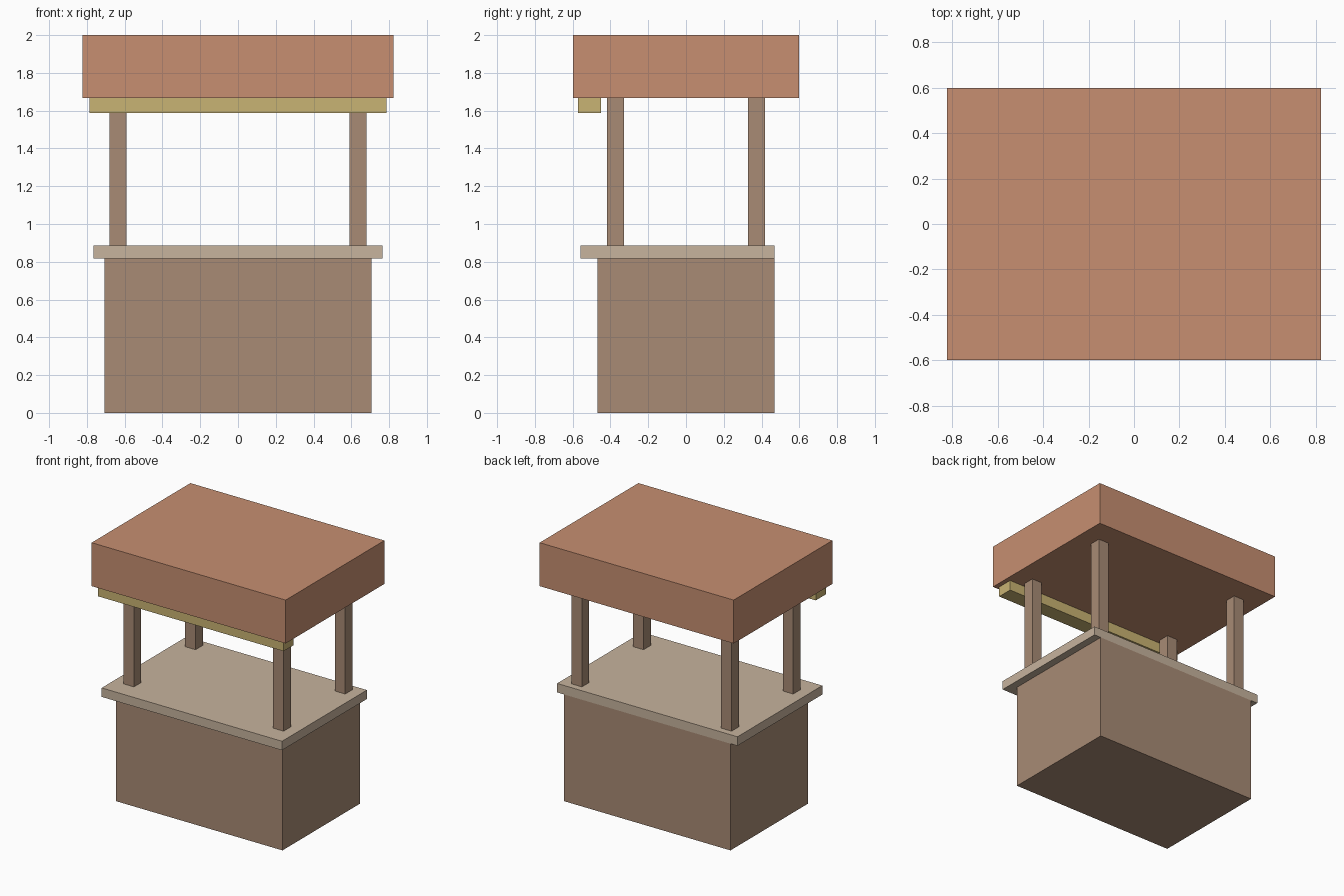
import bpy

if "Cube" in bpy.data.objects:
    bpy.data.objects.remove(bpy.data.objects["Cube"])


def material(name, r, g, b):
    """Flat material from 0-255 display values, stored as linear."""
    def lin(c):
        c /= 255
        return c / 12.92 if c <= 0.04045 else ((c + 0.055) / 1.055) ** 2.4
    m = bpy.data.materials.new(name)
    m.diffuse_color = (lin(r), lin(g), lin(b), 1)
    m.use_nodes = True
    m.node_tree.nodes["Principled BSDF"].inputs["Base Color"].default_value = m.diffuse_color
    return m


def box(name, x, y, z, mat):
    """Box spanning the (min, max) ranges on each axis."""
    spans = (x, y, z)
    bpy.ops.mesh.primitive_cube_add(size=1, location=[(a + b) / 2 for a, b in spans])
    ob = bpy.context.object
    ob.name = name
    ob.scale = [b - a for a, b in spans]
    bpy.ops.object.transform_apply(location=False, rotation=False, scale=True)
    ob.data.materials.append(mat)
    return ob


wood = material("brown wood", 168, 139, 117)
pale = material("pale counter wood", 199, 179, 157)
clay = material("terracotta roof", 199, 143, 113)
straw = material("straw yellow", 201, 179, 115)

# Stall body and the counter overhanging its front and sides
box("stall_base", (-0.706, 0.706), (-0.469, 0.469), (0, 0.818), wood)
box("counter_top", (-0.765, 0.765), (-0.559, 0.469), (0.818, 0.887), pale)

# Four corner posts
h = 0.044
for side, sx in (("left", -1), ("right", 1)):
    for end, sy in (("front", -1), ("back", 1)):
        cx, cy = sx * 0.635, sy * 0.373
        box(f"{end}_{side}_post", (cx - h, cx + h), (cy - h, cy + h), (0.887, 1.667), wood)

# Roof slab with a trim board hung below its front edge
box("roof", (-0.823, 0.823), (-0.598, 0.598), (1.667, 2.0), clay)
box("front_trim", (-0.787, 0.787), (-0.571, -0.449), (1.588, 1.667), straw)
